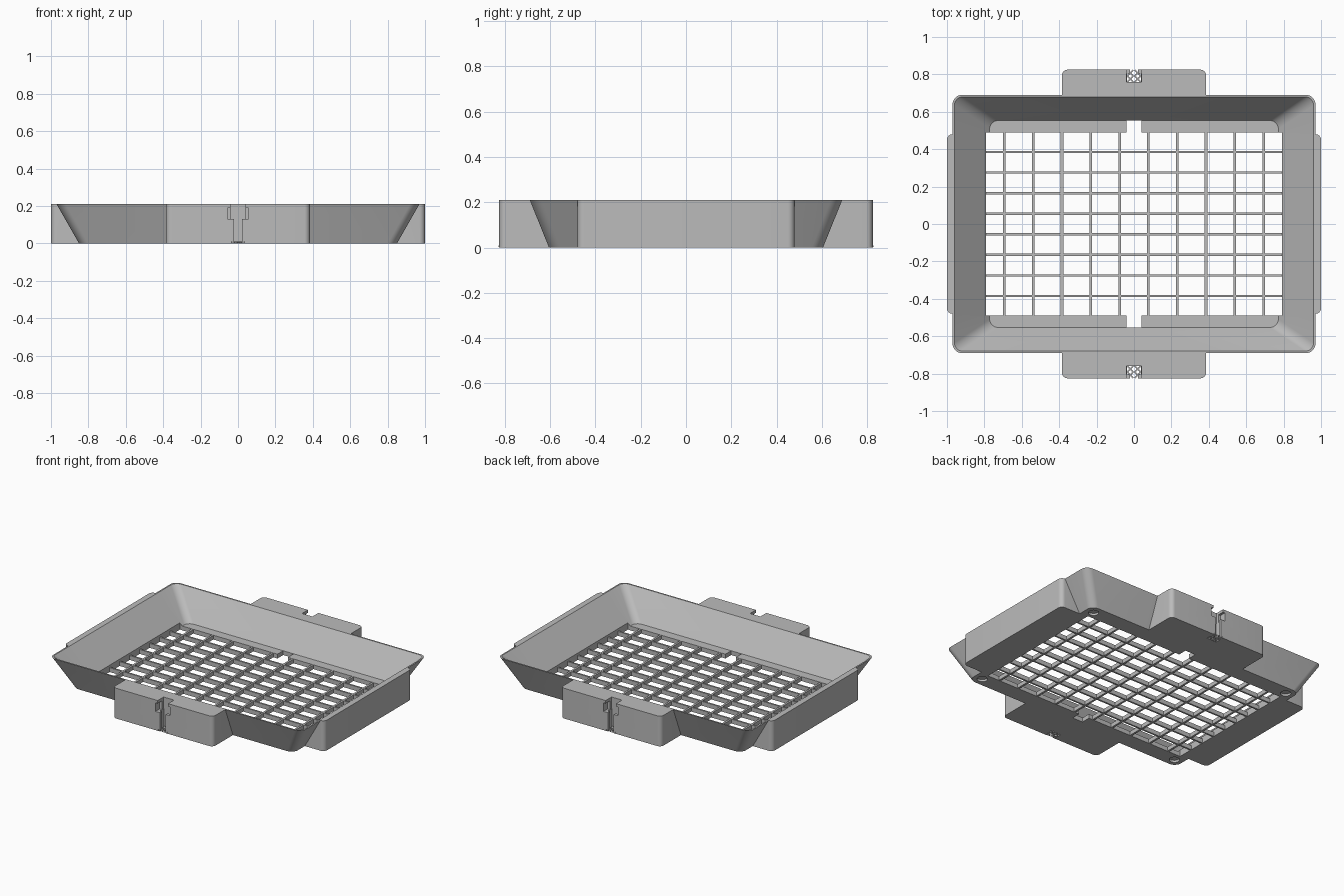
import bpy, bmesh, math
from mathutils import Matrix, Vector

if "Cube" in bpy.data.objects:
    bpy.data.objects.remove(bpy.data.objects["Cube"])

H, FLOOR = 0.21, 0.03
grey = bpy.data.materials.new("plain grey")
grey.use_nodes = True
colour = (0.5, 0.5, 0.5, 1)
grey.diffuse_color = colour
grey.node_tree.nodes["Principled BSDF"].inputs["Base Color"].default_value = colour


def finish(name, bm):
    bmesh.ops.recalc_face_normals(bm, faces=bm.faces)
    mesh = bpy.data.meshes.new(name)
    bm.to_mesh(mesh)
    bm.free()
    mesh.materials.append(grey)
    ob = bpy.data.objects.new(name, mesh)
    bpy.context.collection.objects.link(ob)
    return ob


def rounded(hx, hy, r, z, steps=8):
    """Rounded rectangle outline at height z."""
    pts = []
    for k, (sx, sy) in enumerate([(1, 1), (-1, 1), (-1, -1), (1, -1)]):
        for i in range(steps + 1):
            a = math.pi / 2 * (k + i / steps)
            pts.append((sx * (hx - r) + r * math.cos(a), sy * (hy - r) + r * math.sin(a), z))
    return pts


def loft(name, low, high):
    bm = bmesh.new()
    a, b = ([bm.verts.new(p) for p in ring] for ring in (low, high))
    bm.faces.new(a)
    bm.faces.new(b)
    for i in range(len(a)):
        j = (i + 1) % len(a)
        bm.faces.new((a[i], a[j], b[j], b[i]))
    return finish(name, bm)


def add_box(bm, x0, x1, y0, y1, z0, z1, turn=0):
    mid = Vector(((x0 + x1) / 2, (y0 + y1) / 2, (z0 + z1) / 2))
    size = Matrix.Diagonal((x1 - x0, y1 - y0, z1 - z0, 1))
    bmesh.ops.create_cube(bm, size=1, matrix=Matrix.Translation(mid) @ Matrix.Rotation(turn, 4, "Z") @ size)


def box(name, *dims):
    bm = bmesh.new()
    add_box(bm, *dims)
    return finish(name, bm)


def combine(ob, other, operation):
    mod = ob.modifiers.new("cut", "BOOLEAN")
    mod.object, mod.operation, mod.solver = other, operation, "EXACT"
    bpy.context.view_layer.objects.active = ob
    bpy.ops.object.modifier_apply(modifier=mod.name)
    bpy.data.objects.remove(other)


# Flared tray with side and end mounting blocks
tray = loft("tray_frame", rounded(0.85, 0.605, 0.05, 0), rounded(0.97, 0.69, 0.05, H))
for hx, hy in [(0.385, 0.825), (1.0, 0.48)]:
    block = loft("mounting_block", rounded(hx, hy, 0.03, 0), rounded(hx, hy, 0.03, H))
    combine(tray, block, "UNION")

# Sloping cavity; its top is extended a little past the rim
slope = 0.01 / (H - FLOOR)
cavity = loft("cavity", rounded(0.772, 0.553, 0.045, FLOOR),
              rounded(0.96 + 0.188 * slope, 0.68 + 0.127 * slope, 0.045, H + 0.01))
combine(tray, cavity, "DIFFERENCE")
combine(tray, box("opening", -0.79, 0.79, -0.49, 0.49, -0.1, 0.1), "DIFFERENCE")
combine(tray, box("cable_notches", -0.04, 0.04, -0.553, 0.553, -0.1, 0.1), "DIFFERENCE")

# Stepped cord slots in the front and back blocks
for s in (-1, 1):
    for hw, near, far, z0, z1 in [(0.04, 0.76, 0.9, 0.13, 0.3), (0.056, 0.78, 0.9, 0.13, 0.19),
                                  (0.038, 0.76, 0.805, -0.1, 0.14), (0.022, 0.79, 0.9, -0.1, 0.14)]:
        y0, y1 = sorted((s * near, s * far))
        combine(tray, box("slot", -hw, hw, y0, y1, z0, z1), "DIFFERENCE")

# Round recesses under the corners
for sx in (-1, 1):
    for sy in (-1, 1):
        bm = bmesh.new()
        bmesh.ops.create_cone(bm, cap_ends=True, segments=24, radius1=0.033, radius2=0.033, depth=0.03,
                              matrix=Matrix.Translation((sx * 0.79, sy * 0.545, 0)))
        combine(tray, finish("recess", bm), "DIFFERENCE")

bpy.ops.object.select_all(action="DESELECT")
tray.select_set(True)
bpy.context.view_layer.objects.active = tray
bpy.ops.object.shade_smooth_by_angle(angle=math.radians(25))

# Floor grille
bm = bmesh.new()
for i in range(5):
    for s in (-1, 1):
        x = s * (0.077 + 0.154 * i)
        add_box(bm, x - 0.007, x + 0.007, -0.495, 0.495, 0.001, FLOOR - 0.001)
for i in range(4):
    for s in (-1, 1):
        y = s * (0.055 + 0.11 * i)
        add_box(bm, -0.795, 0.795, y - 0.006, y + 0.006, 0, FLOOR)
finish("floor_grille", bm)

# Crossed mesh in the cord slots
bm = bmesh.new()
for s in (-1, 1):
    for x in (-0.02, 0.02):
        for y in (0.776, 0.808):
            for turn in (-1, 1):
                add_box(bm, x - 0.023, x + 0.023, s * y - 0.004, s * y + 0.004, 0.002, 0.01, turn * math.pi / 4)
finish("slot_mesh", bm)
